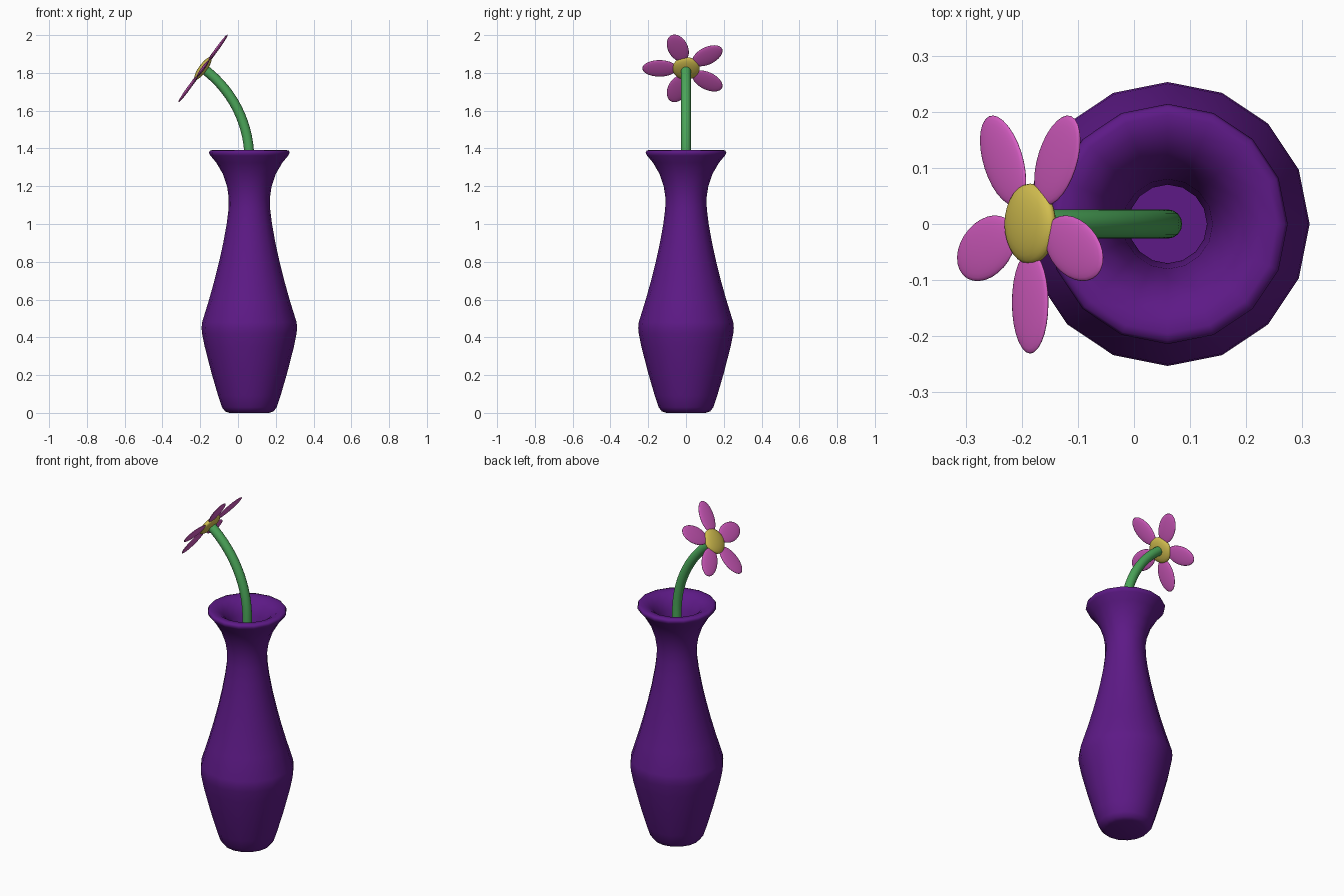
import bpy, bmesh, math
from mathutils import Matrix, Vector

if "Cube" in bpy.data.objects:
    bpy.data.objects.remove(bpy.data.objects["Cube"])

VASE_X = 0.06
HEAD = Vector((-0.185, 0, 1.824))          # flower centre
TILT = math.radians(54)                    # stem bend away from vertical


def material(name, rgb):
    m = bpy.data.materials.new(name)
    m.diffuse_color = (*rgb, 1)
    m.use_nodes = True
    m.node_tree.nodes["Principled BSDF"].inputs["Base Color"].default_value = m.diffuse_color
    return m


def finish(name, bm, mat, angle=60):
    bmesh.ops.recalc_face_normals(bm, faces=bm.faces)
    me = bpy.data.meshes.new(name)
    bm.to_mesh(me)
    bm.free()
    me.materials.append(mat)
    ob = bpy.data.objects.new(name, me)
    bpy.context.collection.objects.link(ob)
    bpy.ops.object.select_all(action='DESELECT')
    ob.select_set(True)
    bpy.context.view_layer.objects.active = ob
    bpy.ops.object.shade_smooth_by_angle(angle=math.radians(angle))
    return ob


def skin(bm, rings):
    n = len(rings[0])
    for a, b in zip(rings, rings[1:]):
        for i in range(n):
            j = (i + 1) % n
            bm.faces.new((a[i], a[j], b[j], b[i]))
    bm.faces.new(rings[0])
    bm.faces.new(rings[-1])


purple = material("purple_glaze", (0.11, 0.01, 0.24))
green = material("stem_green", (0.07, 0.38, 0.10))
pink = material("petal_pink", (0.68, 0.11, 0.55))
yellow = material("centre_yellow", (0.65, 0.52, 0.08))

# Vase: 16-sided lathe, outer wall up, rounded lip, inner wall down
outer = [(.105, 0), (.128, .008), (.145, .03), (.165, .09), (.20, .21),
         (.236, .35), (.25, .42), (.253, .45), (.25, .48), (.213, .6),
         (.185, .7), (.16, .8), (.138, .9), (.12, 1.0), (.11, 1.08),
         (.109, 1.14), (.118, 1.2), (.14, 1.265), (.175, 1.325),
         (.206, 1.362), (.214, 1.377), (.209, 1.388), (.195, 1.392)]
inner = [(.165, 1.386), (.13, 1.362), (.10, 1.31), (.08, 1.22), (.07, 1.1),
         (.085, .95), (.12, .8), (.17, .6), (.21, .45), (.16, .21), (.11, .05)]
bm = bmesh.new()
rings = []
for r, z in outer + inner:
    rings.append([bm.verts.new((VASE_X + r * math.cos(i * math.tau / 16),
                                r * math.sin(i * math.tau / 16), z))
                  for i in range(16)])
skin(bm, rings)
finish("vase", bm, purple)

# Stem: straight inside the vase, then a circular arc to the flower
R = (VASE_X - HEAD.x) / (1 - math.cos(TILT))
z0 = HEAD.z - R * math.sin(TILT)
path = [(Vector((VASE_X, 0, 0.06)), 0)]
for k in range(15):
    a = TILT * k / 14
    path.append((Vector((VASE_X - R * (1 - math.cos(a)), 0, z0 + R * math.sin(a))), a))
bm = bmesh.new()
rings = []
for p, a in path:
    rot = Matrix.Rotation(-a, 3, 'Y')
    rings.append([bm.verts.new(p + rot @ Vector((.026 * math.cos(t), .026 * math.sin(t), 0)))
                  for t in (i * math.tau / 16 for i in range(16))])
skin(bm, rings)
finish("stem", bm, green)

# Flower head: flattened ellipsoids in a plane facing along the stem end
plane = Matrix.Translation(HEAD) @ Matrix.Rotation(-TILT, 4, 'Y')


def ellipsoid(name, mat, placement, size):
    bm = bmesh.new()
    bmesh.ops.create_uvsphere(bm, u_segments=28, v_segments=14, radius=1,
                              matrix=plane @ placement @ Matrix.Diagonal((*size, 1)))
    finish(name, bm, mat, 180)


ellipsoid("flower_centre", yellow, Matrix.Identity(4), (.072, .072, .022))
for k in range(5):
    turn = Matrix.Rotation(math.radians(-90 + 72 * k), 4, 'Z')
    ellipsoid(f"petal_{k + 1}", pink, turn @ Matrix.Translation((.14, 0, 0)),
              (.091, .054, .009))
